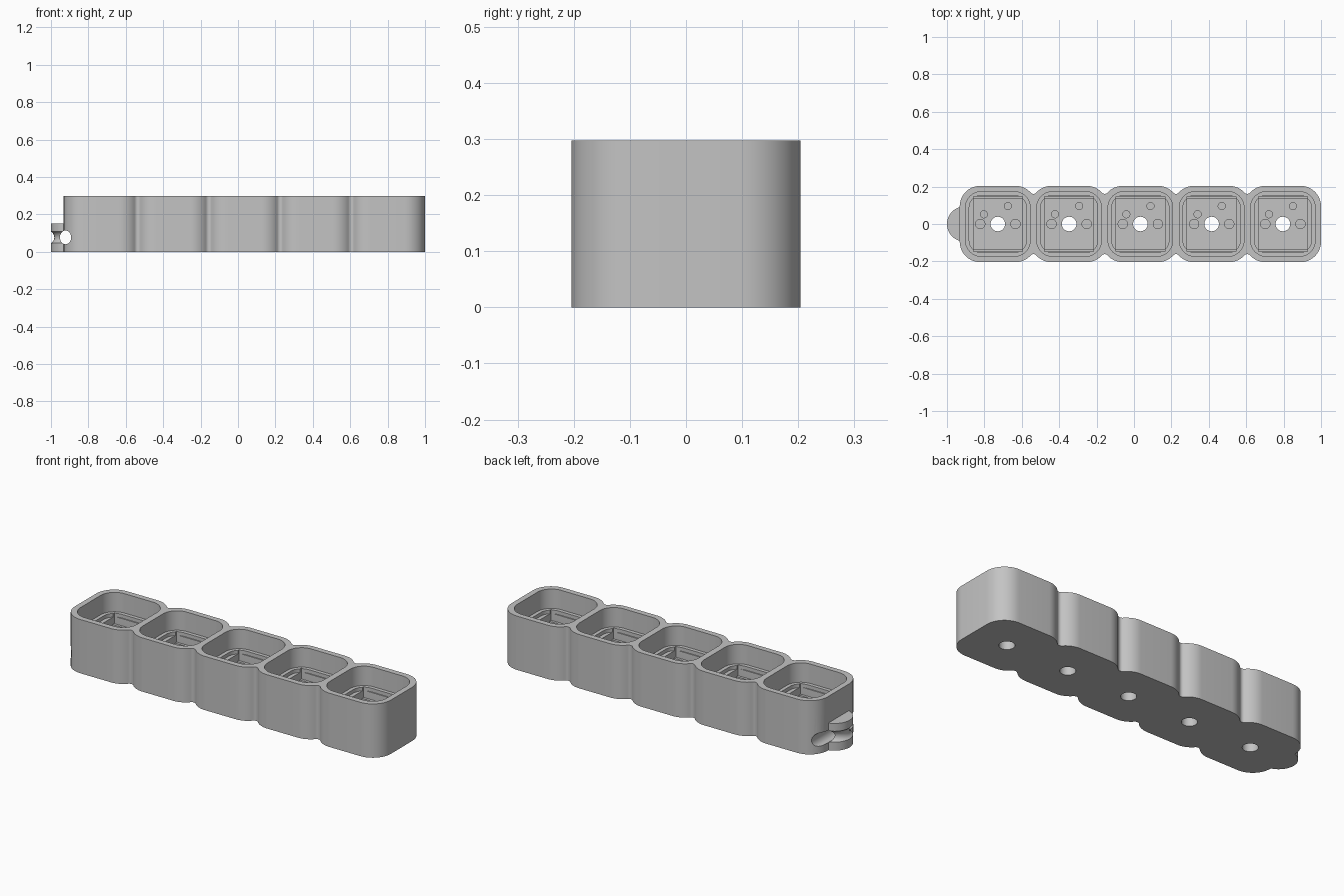
import bpy, bmesh, math

old = bpy.data.objects.get("Cube")
if old:
    bpy.data.objects.remove(old, do_unlink=True)

PITCH, HALF, HEIGHT = 0.381, 0.204, 0.297
CELLS = [0.796 - PITCH * i for i in range(4, -1, -1)]

grey = bpy.data.materials.new("plain grey")
grey.use_nodes = True
grey.diffuse_color = (0.55, 0.55, 0.55, 1)
grey.node_tree.nodes["Principled BSDF"].inputs["Base Color"].default_value = grey.diffuse_color


def arc(cx, cy, r, start, end, n=10):
    return [(cx + r * math.cos(start + (end - start) * k / n),
             cy + r * math.sin(start + (end - start) * k / n)) for k in range(n + 1)]


def circle(cx, cy, r, n=32):
    return arc(cx, cy, r, 0, 2 * math.pi, n)[:-1]


def rounded_box(cx, cy, hx, hy, r):
    if r == 0:
        return [(cx - hx, cy - hy), (cx + hx, cy - hy), (cx + hx, cy + hy), (cx - hx, cy + hy)]
    points = []
    for k, (sx, sy) in enumerate([(1, 1), (-1, 1), (-1, -1), (1, -1)]):
        a = k * math.pi / 2
        points += arc(cx + sx * (hx - r), cy + sy * (hy - r), r, a, a + math.pi / 2)
    return points


def prism(name, outlines, z0, z1):
    """Extrude closed outlines from z0 to z1 as one object."""
    bm = bmesh.new()
    for points in outlines:
        low = bm.faces.new([bm.verts.new((x, y, z0)) for x, y in points])
        top = bmesh.ops.extrude_face_region(bm, geom=[low])["geom"]
        bmesh.ops.translate(bm, vec=(0, 0, z1 - z0),
                            verts=[v for v in top if isinstance(v, bmesh.types.BMVert)])
    bmesh.ops.recalc_face_normals(bm, faces=bm.faces)
    mesh = bpy.data.meshes.new(name)
    bm.to_mesh(mesh)
    bm.free()
    obj = bpy.data.objects.new(name, mesh)
    bpy.context.collection.objects.link(obj)
    mesh.materials.append(grey)
    return obj


def combine(target, other, operation="DIFFERENCE"):
    other.hide_render = True
    mod = target.modifiers.new(other.name, "BOOLEAN")
    mod.operation, mod.solver, mod.object = operation, "EXACT", other
    bpy.ops.object.select_all(action="DESELECT")
    bpy.context.view_layer.objects.active = target
    target.select_set(True)
    bpy.ops.object.modifier_apply(modifier=mod.name)
    bpy.data.objects.remove(other, do_unlink=True)


# Scalloped outer body: rounded cells blended by small concave fillets
R, F = 0.11, 0.02
C = HALF - R
reach = PITCH / 2 - C
rise = math.sqrt((R + F) ** 2 - reach ** 2)
touch = math.atan2(rise, reach)
side = []
for i, cx in enumerate(CELLS):
    first, last = i == 0, i == len(CELLS) - 1
    side += arc(cx - C, C, R, math.pi if first else math.pi - touch, math.pi / 2)
    side += arc(cx + C, C, R, math.pi / 2, 0 if last else touch)
    if not last:
        side += arc(cx + PITCH / 2, C + rise, F, math.pi + touch, 2 * math.pi - touch, 8)[1:-1]
body = prism("socket_row", [side + [(x, -y) for x, y in reversed(side)]], 0, HEIGHT)

# Round cord lug on the left end
LUG_X, LUG_R = -0.907, 0.093
lug = prism("cord_lug", [circle(LUG_X, 0, LUG_R, 48)], 0, 0.15)
bpy.ops.mesh.primitive_torus_add(major_segments=48, minor_segments=20, major_radius=0.11,
                                 minor_radius=0.035, location=(LUG_X, 0, 0.077))
combine(lug, bpy.context.object)
combine(body, lug, "UNION")

# Cord hole running front to back through the lug
bpy.ops.mesh.primitive_cylinder_add(vertices=32, radius=0.03, depth=0.6,
                                    location=(-0.922, 0, 0.077), rotation=(math.pi / 2, 0, 0))
cord = bpy.context.object
cord.scale.y = 1.23
combine(body, cord)

# Stepped pocket in every cell: cap well, flange recess, clip slot, switch well
STEPS = [("cap_well", 0.173, 0.173, 0.085, 0.19), ("flange_recess", 0.153, 0.153, 0.065, 0.17),
         ("clip_slot", 0.131, 0.147, 0, 0.13), ("switch_well", 0.131, 0.133, 0, 0.08)]
for name, hx, hy, r, floor in STEPS:
    combine(body, prism(name, [rounded_box(x, 0, hx, hy, r) for x in CELLS], floor, 0.4))

# Peg and pin holes, with the centre one drilled through
HOLES = [("centre_hole", 0, 0, 0.039, -0.1), ("left_peg_hole", 0.094, 0, 0.025, 0.02),
         ("right_peg_hole", -0.094, 0, 0.025, 0.02), ("upper_pin_hole", 0.054, 0.096, 0.019, 0.02),
         ("lower_pin_hole", -0.075, 0.052, 0.019, 0.02)]
for name, dx, dy, r, floor in HOLES:
    combine(body, prism(name, [circle(x + dx, dy, r) for x in CELLS], floor, 0.4))

body.data.materials.clear()
body.data.materials.append(grey)
for face in body.data.polygons:
    face.material_index = 0
bpy.ops.object.select_all(action="DESELECT")
body.select_set(True)
bpy.context.view_layer.objects.active = body
bpy.ops.object.shade_smooth_by_angle(angle=math.radians(30))
